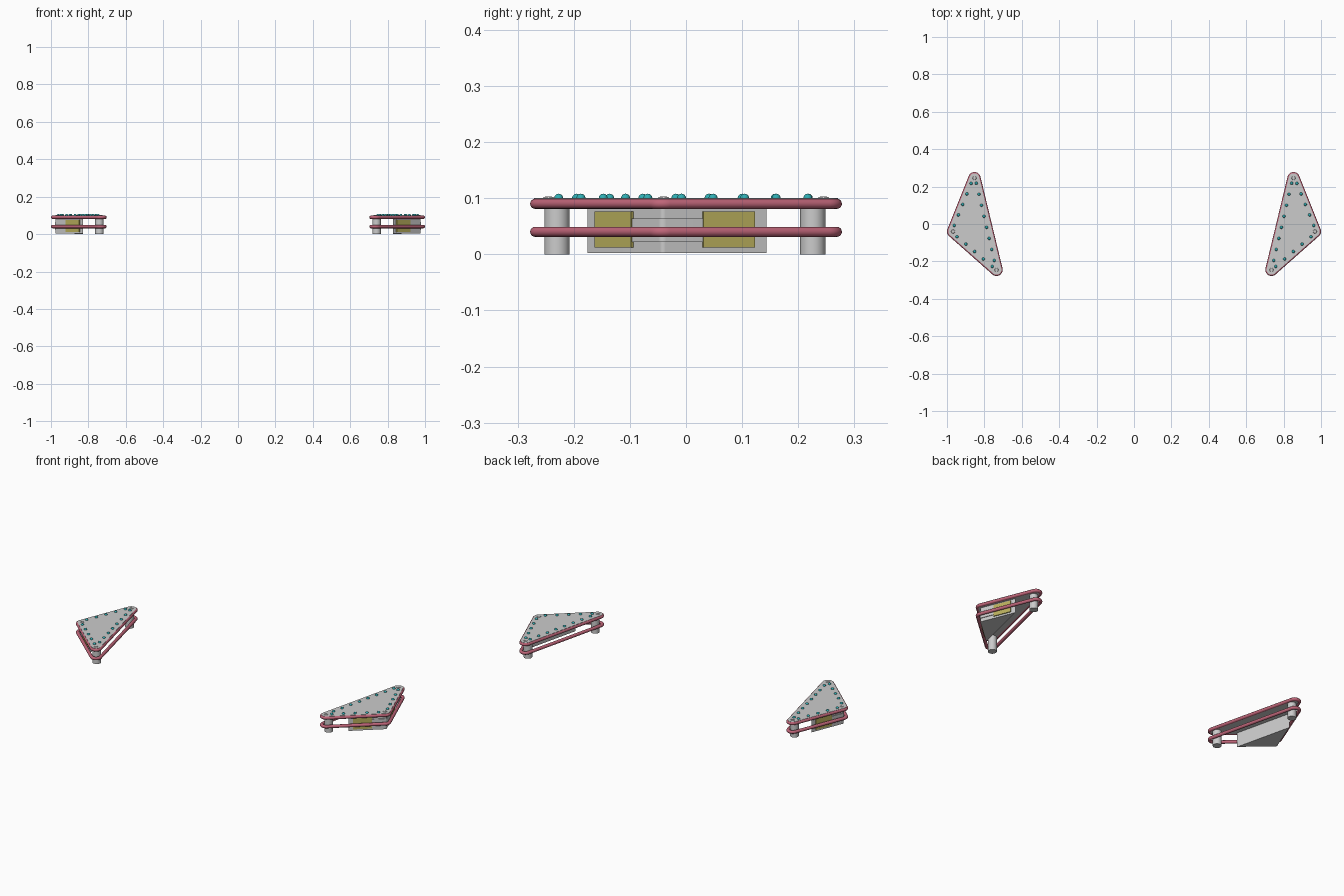
import bpy, bmesh, math
from mathutils import Vector, Matrix

if "Cube" in bpy.data.objects:
    bpy.data.objects.remove(bpy.data.objects["Cube"])

# Corner centres of the right-hand unit, anticlockwise: front, outer tip, back
FRONT, TIP, BACK = Vector((0.735, -0.245)), Vector((0.967, -0.04)), Vector((0.853, 0.245))
CORNERS = [FRONT, TIP, BACK]


def material(name, rgb):
    m = bpy.data.materials.new(name)
    m.diffuse_color = (*rgb, 1)
    m.use_nodes = True
    m.node_tree.nodes["Principled BSDF"].inputs["Base Color"].default_value = m.diffuse_color
    return m


RUBBER = material("rubber", (0.52, 0.13, 0.19))
TEAL = material("teal", (0.03, 0.42, 0.45))
YELLOW = material("yellow", (0.50, 0.44, 0.11))


def finish(name, bm, mat=None):
    """Turn a bmesh into an object mirrored to the other side."""
    bmesh.ops.recalc_face_normals(bm, faces=bm.faces)
    me = bpy.data.meshes.new(name)
    bm.to_mesh(me)
    bm.free()
    me.shade_smooth()
    me.set_sharp_from_angle(angle=math.radians(35))
    if mat:
        me.materials.append(mat)
    ob = bpy.data.objects.new(name, me)
    bpy.context.collection.objects.link(ob)
    mod = ob.modifiers.new("mirror", 'MIRROR')
    mod.use_mirror_merge = False


def normal(a, b):
    d = (b - a).normalized()
    return Vector((d.y, -d.x))


def arc(c, n0, n1, r, steps=12):
    a0 = math.atan2(n0.y, n0.x)
    a1 = math.atan2(n1.y, n1.x)
    if a1 < a0:
        a1 += 2 * math.pi
    return [c + r * Vector((math.cos(a0 + (a1 - a0) * i / steps),
                            math.sin(a0 + (a1 - a0) * i / steps))) for i in range(steps + 1)]


def outline(r):
    pts = []
    for i, c in enumerate(CORNERS):
        pts += arc(c, normal(CORNERS[i - 1], c), normal(c, CORNERS[(i + 1) % 3]), r)
    return pts


def prism(bm, pts, z0, z1):
    lo = [bm.verts.new((p.x, p.y, z0)) for p in pts]
    hi = [bm.verts.new((p.x, p.y, z1)) for p in pts]
    bm.faces.new(lo[::-1])
    bm.faces.new(hi)
    for i in range(len(pts)):
        bm.faces.new((lo[i - 1], lo[i], hi[i], hi[i - 1]))


def cylinder(bm, p, r, z0, z1, r2=None):
    bmesh.ops.create_cone(bm, cap_ends=True, segments=32, radius1=r, radius2=r2 or r,
                          depth=z1 - z0, matrix=Matrix.Translation((p[0], p[1], (z0 + z1) / 2)))


# Top plate
bm = bmesh.new()
prism(bm, outline(0.026), 0.083, 0.1)
finish("top_plate", bm)

# Two rubber rings
for name, z in (("upper_ring", 0.09), ("lower_ring", 0.04)):
    bm = bmesh.new()
    rows = []
    for k in range(16):
        a = 2 * math.pi * k / 16
        rows.append([bm.verts.new((p.x, p.y, z + 0.009 * math.sin(a)))
                     for p in outline(0.024 + 0.009 * math.cos(a))])
    for k in range(16):
        for i in range(len(rows[0])):
            bm.faces.new((rows[k - 1][i - 1], rows[k - 1][i], rows[k][i], rows[k][i - 1]))
    finish(name, bm, RUBBER)

# Support posts
bm = bmesh.new()
for p in ((0.741, -0.230), (0.851, 0.226)):
    cylinder(bm, p, 0.0225, 0, 0.085)
finish("posts", bm)

# Wedge block under the outer tip, with a raised band round its nose
N1, N2 = normal(FRONT, TIP), normal(TIP, BACK)
D1, D2 = (FRONT - TIP).normalized(), (BACK - TIP).normalized()


def wedge(name, reach, off, z0, z1):
    bm = bmesh.new()
    pts = [TIP + D1 * reach + N1 * off] + arc(TIP, N1, N2, off) + [TIP + D2 * reach + N2 * off]
    prism(bm, pts, z0, z1)
    finish(name, bm)


wedge("wedge_block", 0.194, 0.009, 0.002, 0.084)
wedge("nose_band", 0.12, 0.0125, 0.022, 0.064)

# Yellow panels on both outer faces
bm = bmesh.new()
for d, n in ((D1, N1), (D2, N2)):
    quad = [TIP + d * s + n * o for s, o in
            ((0.071, 0.003), (0.17, 0.003), (0.17, 0.0145), (0.071, 0.0145))]
    prism(bm, quad, 0.012, 0.076)
finish("side_panels", bm, YELLOW)

# Corner screws with cross heads
bm = bmesh.new()
for c in CORNERS:
    cylinder(bm, c, 0.011, 0.099, 0.102, 0.009)
    for w, h in ((0.012, 0.0025), (0.0025, 0.012)):
        bmesh.ops.create_cube(bm, size=1, matrix=Matrix.Translation((c.x, c.y, 0.102))
                              @ Matrix.Diagonal((w, h, 0.0015, 1)))
finish("corner_screws", bm)

# Teal studs along the three edges
bm = bmesh.new()
for a, b, n in (((0.843, 0.218), (0.747, -0.195), 8),
                ((0.871, 0.217), (0.961, -0.008), 5),
                ((0.946, -0.068), (0.758, -0.227), 5)):
    for i in range(n):
        p = Vector(a).lerp(Vector(b), i / (n - 1))
        bmesh.ops.create_uvsphere(bm, u_segments=16, v_segments=10, radius=0.008,
                                  matrix=Matrix.Translation((p.x, p.y, 0.1)))
finish("studs", bm, TEAL)
